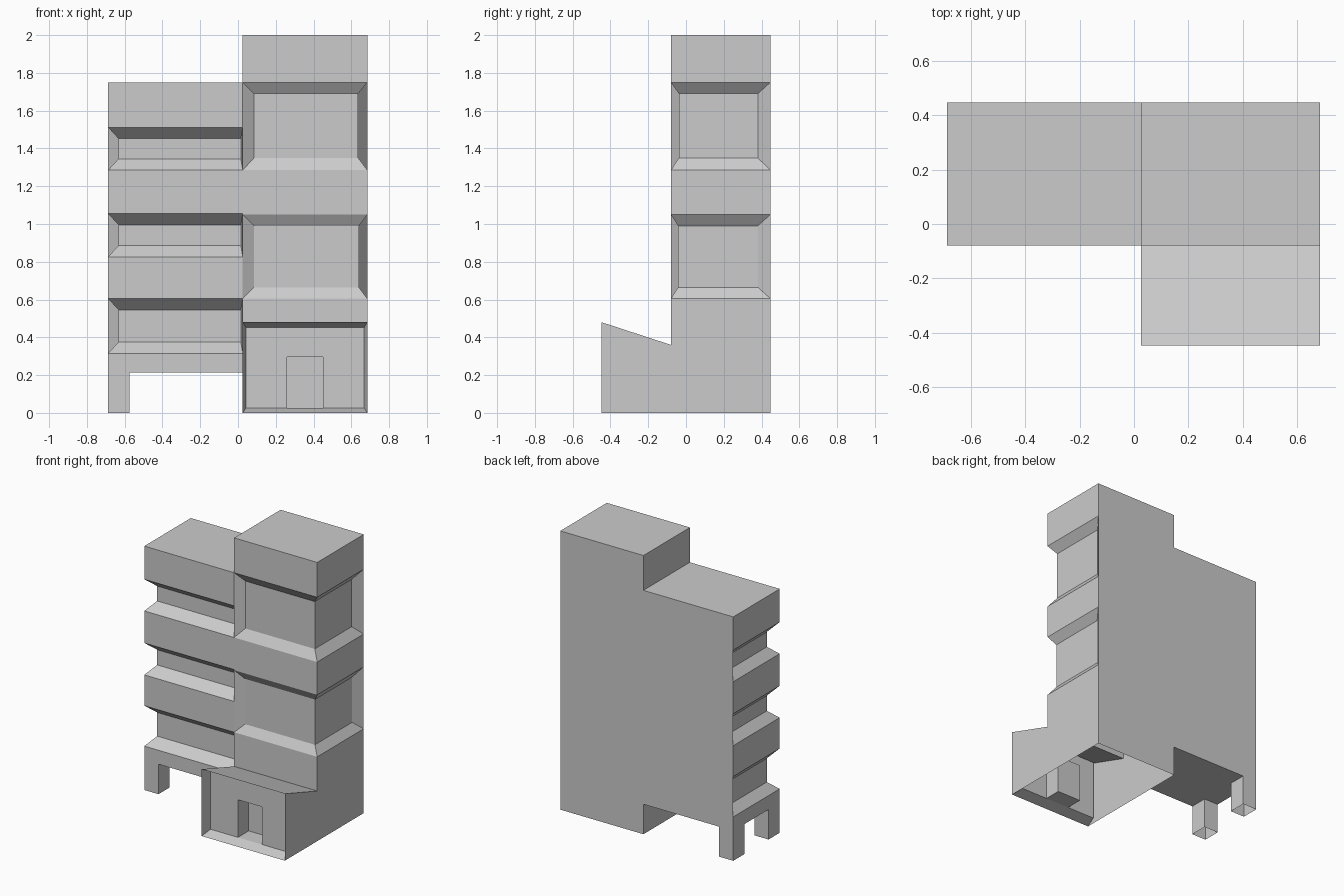
import bpy, bmesh

if "Cube" in bpy.data.objects:
    bpy.data.objects.remove(bpy.data.objects["Cube"])

FRONT, BACK = -0.08, 0.447


def build(name, faces):
    """Mesh object from a list of point loops, welded and with outward normals."""
    bm = bmesh.new()
    for f in faces:
        bm.faces.new([bm.verts.new(p) for p in f])
    bmesh.ops.remove_doubles(bm, verts=bm.verts, dist=1e-5)
    bmesh.ops.recalc_face_normals(bm, faces=bm.faces)
    me = bpy.data.meshes.new(name)
    bm.to_mesh(me)
    bm.free()
    ob = bpy.data.objects.new(name, me)
    bpy.context.collection.objects.link(ob)
    return ob


def banded_block(name, xf, xw, zb, zt, bands, open_front=None):
    """Block with tapered window bands wrapping the front and the xw side.
    band = (z0, z1, z2, z3, inner flush x, inner wrap x, inner front y, inner back y)"""
    outer = [(xf, FRONT), (xw, FRONT), (xw, BACK)]
    at = lambda pts, z: [(x, y, z) for x, y in pts]
    rings, faces = [at(outer, zb)], []
    if open_front:
        rings.append(at(outer, open_front))
    edge = list(rings)
    for z0, z1, z2, z3, xa, xb, ya, yb in bands:
        inner = [(xa, ya), (xb, ya), (xb, yb)]
        b = [at(outer, z0), at(inner, z1), at(inner, z2), at(outer, z3)]
        faces += [[r[i] for r in b] for i in (0, 2)]      # end flanges
        rings += b
        edge += [b[0], b[3]]
    rings.append(at(outer, zt))
    edge.append(rings[-1])
    for k, (a, b) in enumerate(zip(rings, rings[1:])):
        for i in (0, 1):
            if not (open_front and k == 0 and i == 0):
                faces.append([a[i], a[i + 1], b[i + 1], b[i]])
    # flush side, back and top
    lo, hi = (xf, BACK, zb), (xf, BACK, zt)
    faces.append([r[0] for r in edge] + [hi, lo])
    faces.append([r[2] for r in edge] + [hi, lo])
    faces.append(rings[-1] + [hi])
    if not open_front:
        faces.append(rings[0] + [lo])
    return build(name, faces)


# Tall tower, open underneath and towards the entrance
banded_block("tower", 0.025, 0.685, 0, 2.0, [
    (0.605, 0.665, 0.99, 1.05, 0.085, 0.64, -0.042, 0.38),
    (1.285, 1.35, 1.69, 1.75, 0.085, 0.636, -0.038, 0.38)], open_front=0.36)

# Lower wing with three window bands
banded_block("wing", 0.025, -0.688, 0.215, 1.75, [
    (z0, z0 + 0.06, z3 - 0.06, z3, 0.015, -0.633, -0.012, 0.385)
    for z0, z3 in ((0.315, 0.605), (0.826, 1.055), (1.285, 1.512))])

# Wing legs, open tubes
for name, y0 in (("front_leg", FRONT), ("back_leg", BACK - 0.127)):
    c = [(-0.688, y0), (-0.575, y0), (-0.575, y0 + 0.127), (-0.688, y0 + 0.127)]
    build(name, [[(*c[i - 1], 0), (*c[i], 0), (*c[i], 0.215), (*c[i - 1], 0.215)]
                 for i in range(4)])

# Entrance block with sloping roof, framed front and recessed doorway
YF, YP, YD = -0.447, -0.372, -0.25


def rect(x0, x1, z0, z1, y):
    return [(x0, y, z0), (x0, y, z1), (x1, y, z1), (x1, y, z0)]


def tube(a, b):
    return [[a[i - 1], a[i], b[i], b[i - 1]] for i in range(4)]


frame = rect(0.025, 0.685, 0, 0.48, YF)
panel = rect(0.042, 0.668, 0.025, 0.452, YP)
door = rect(0.26, 0.45, 0.025, 0.295, YP)
door_back = rect(0.26, 0.45, 0.025, 0.295, YD)
rear = rect(0.025, 0.685, 0, 0.36, FRONT)
shell = tube(frame, rear)[1:]                 # side walls and roof, no floor
build("entrance", shell + tube(frame, panel) + [panel + door[::-1]]
      + tube(door, door_back) + [door_back])
